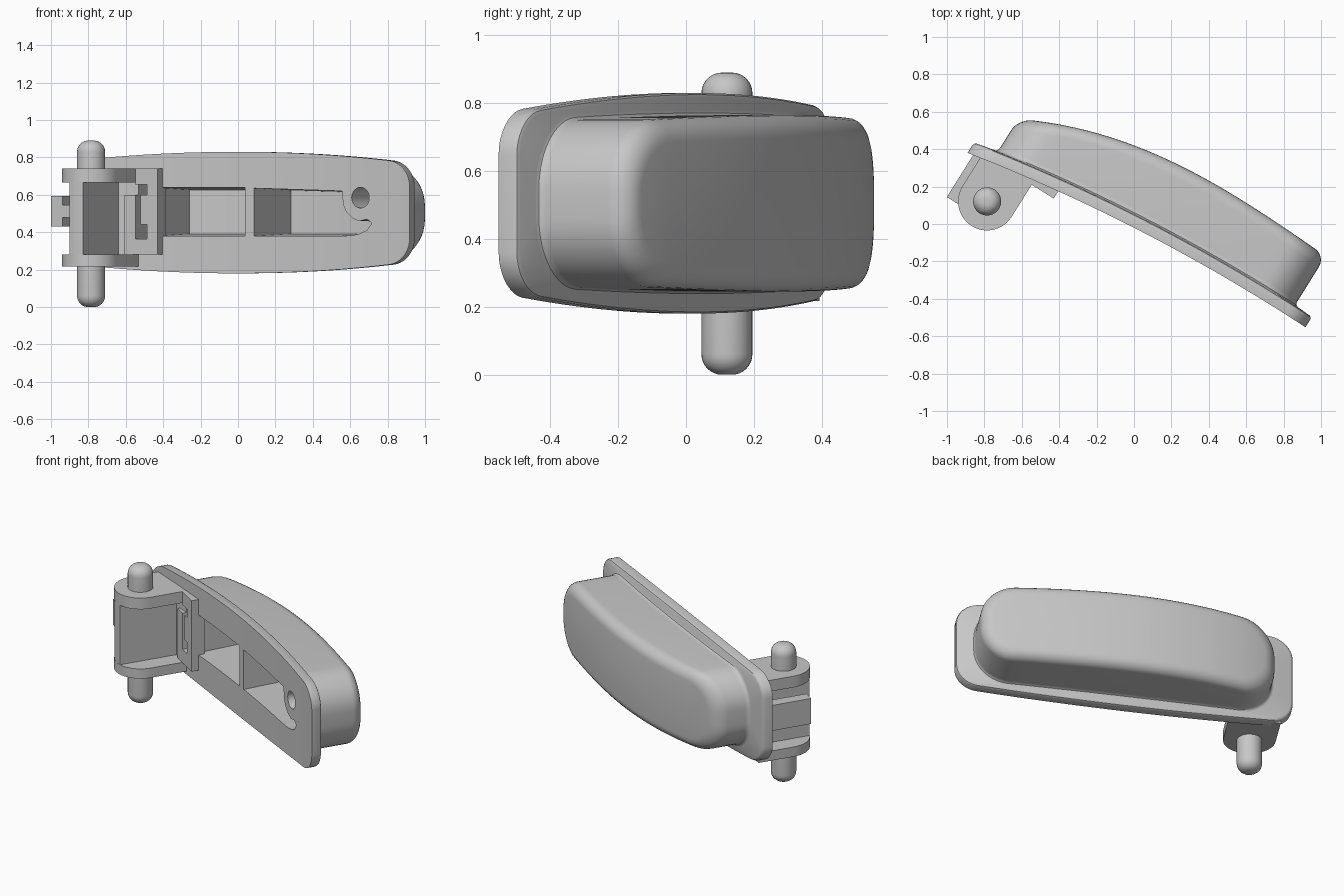
import bpy, bmesh
from math import sin, cos, pi, radians
from mathutils import Vector

cube = bpy.data.objects.get("Cube")
if cube:
    bpy.data.objects.remove(cube)

mat = bpy.data.materials.new("plain grey")
mat.use_nodes = True
GREY = (0.57, 0.57, 0.57, 1)
mat.diffuse_color = GREY
mat.node_tree.nodes["Principled BSDF"].inputs["Base Color"].default_value = GREY

# Working frame: u runs along the handle, n out through its back, z up
TILT = radians(32)
MID = 0.505


def place(u, z, n):
    return Vector((u * cos(TILT) + n * sin(TILT), n * cos(TILT) - u * sin(TILT), z))


def front(u):
    return -0.018 + 0.088 * u - 0.051 * u * u


def crown(u):
    return 0.391 + 0.115 * u - 0.17 * u ** 2 + 0.06 * u ** 3


def smooth(ob, angle=35):
    bpy.ops.object.select_all(action="DESELECT")
    ob.select_set(True)
    bpy.context.view_layer.objects.active = ob
    bpy.ops.object.shade_smooth_by_angle(angle=radians(angle))


def loft(name, rings, strip_caps=False):
    """Closed skin over rings with equal point counts."""
    bm = bmesh.new()
    loops = [[bm.verts.new(p) for p in ring] for ring in rings]
    for a, b in zip(loops, loops[1:]):
        for i in range(len(a)):
            j = (i + 1) % len(a)
            bm.faces.new((a[i], a[j], b[j], b[i]))
    for cap in (loops[0], loops[-1]):
        if strip_caps:
            # Cap of cross strips, so that it follows the curve
            for i in range(len(cap) // 2 - 1):
                bm.faces.new((cap[i], cap[i + 1], cap[-2 - i], cap[-1 - i]))
        else:
            bm.faces.new(cap)
    bmesh.ops.recalc_face_normals(bm, faces=bm.faces)
    mesh = bpy.data.meshes.new(name)
    bm.to_mesh(mesh)
    bm.free()
    ob = bpy.data.objects.new(name, mesh)
    bpy.context.collection.objects.link(ob)
    mesh.materials.append(mat)
    smooth(ob)
    return ob


def prism_z(name, pts, z0, z1):
    return loft(name, [[place(u, z, n) for u, n in pts] for z in (z0, z1)])


def box(name, u0, u1, z0, z1, n0, n1):
    return prism_z(name, [(u0, n0), (u1, n0), (u1, n1), (u0, n1)], z0, z1)


def outline(u0, u1, wide, taper, ru, rw, inset):
    """Bowed rounded rectangle as (u, z) points, top side then bottom side."""
    u0, u1, ru, rw = u0 + inset, u1 - inset, ru - inset * 0.6, rw - inset * 0.6
    arc = [i / 10 * pi / 2 for i in range(11)]
    a, b = u0 + ru, u1 - ru
    side = [(a - ru * cos(t), rw * (1 - sin(t))) for t in arc]
    side += [(a + (b - a) * i / 24, 0) for i in range(1, 24)]
    side += [(b + ru * cos(t), rw * (1 - sin(t))) for t in reversed(arc)]
    side = [(u, wide - taper * u * u - inset - cut) for u, cut in side]
    return [(u, MID + w) for u, w in side] + [(u, MID - w) for u, w in reversed(side)]


def flange(inset, height):
    pts = outline(-0.956, 1.07, 0.325, 0.053, 0.13, 0.12, inset)
    return [place(u, z, front(u) + height) for u, z in pts]


def housing(inset, base, height):
    pts = outline(-0.823, 0.96, 0.26, 0.022, 0.2, 0.2, inset)
    return [place(u, z, base(u) + height) for u, z in pts]


# Flange and domed housing as a single skin
R = 0.068
dome = [housing(R * (1 - cos(t)), crown, R * (sin(t) - 1))
        for t in [i / 6 * pi / 2 for i in range(7)]]
body = loft("handle_body", [
    flange(0, 0), flange(0, 0.05), flange(0.005, 0.06), flange(0.015, 0.065),
    housing(-0.016, front, 0.068), housing(-0.006, front, 0.073),
    housing(-0.001, front, 0.083), housing(0, front, 0.095)] + dome, strip_caps=True)


def pocket(name, stations):
    """Drafted cutter whose floor follows the crown; stations are (u, low z, high z)."""
    rings = []
    for u, lo, hi in stations:
        draft = 0.05 * (hi - lo)
        rings.append([place(u, lo, front(u) - 0.05), place(u, hi, front(u) - 0.05),
                      place(u, hi - draft, crown(u) - 0.04),
                      place(u, lo + draft, crown(u) - 0.04)])
    return loft(name, rings)


# Two pockets with a rib left between them, the second ending in a hook
left_pocket = [(-0.465 + 0.517 * i / 10, 0.377, 0.64) for i in range(11)]
right_pocket = [(0.108 + 0.537 * i / 10, 0.377, 0.637 - 0.015 * i / 10) for i in range(11)]
right_pocket += [(0.652, 0.38, 0.55), (0.67, 0.38, 0.51), (0.71, 0.383, 0.475),
                 (0.75, 0.39, 0.46), (0.80, 0.41, 0.47), (0.825, 0.44, 0.455)]
cutters = [pocket("left_pocket_cutter", left_pocket),
           pocket("right_pocket_cutter", right_pocket)]

# Screw hole, and a recess behind the latch
hole = [(0.76 + 0.055 * cos(2 * pi * i / 32), 0.585 + 0.055 * sin(2 * pi * i / 32))
        for i in range(32)]
cutters.append(loft("hole_cutter", [[place(u, z, n) for u, z in hole] for n in (-0.1, 0.2)]))
cutters.append(box("recess_cutter", -0.575, -0.505, 0.365, 0.655, -0.2, 0.0))

for cutter in cutters:
    mod = body.modifiers.new(cutter.name, "BOOLEAN")
    mod.operation = "DIFFERENCE"
    mod.solver = "EXACT"
    mod.object = cutter
    bpy.context.view_layer.objects.active = body
    bpy.ops.object.modifier_apply(modifier=mod.name)
    bpy.data.objects.remove(cutter)
smooth(body)

# Hinge ears with round noses
PU, PN, PR = -0.730, -0.314, 0.155
ear = [(PU + PR * cos(t), PN + PR * sin(t)) for t in [pi + pi * i / 20 for i in range(21)]]
ear += [(PU + PR, -0.06), (PU - PR, -0.09)]
for name, z0, z1 in (("lower_ear", 0.217, 0.28), ("upper_ear", 0.667, 0.74)):
    prism_z(name, ear, z0, z1)

# Hinge wall between the ears, and the tab joined to it by a rib
wall = [(-0.688, -0.06), (-0.688, -0.463), (-0.73, -0.469), (-0.774, -0.462), (-0.774, -0.08)]
prism_z("hinge_wall", wall, 0.27, 0.68)
box("hinge_tab", -0.925, -0.853, 0.43, 0.595, -0.408, -0.12)
box("hinge_tab_rib", -0.86, -0.77, 0.48, 0.545, -0.405, -0.10)

# Latch plate: a frame with a notched opening
LATCH = [("latch_bar", -0.645, -0.575, 0.27, 0.60),
         ("latch_bottom", -0.58, -0.50, 0.28, 0.365),
         ("latch_top", -0.58, -0.50, 0.655, 0.74),
         ("latch_strip", -0.505, -0.436, 0.28, 0.74),
         ("latch_tooth", -0.545, -0.50, 0.44, 0.60)]
for name, u0, u1, z0, z1 in LATCH:
    box(name, u0, u1, z0, z1, -0.112, -0.03)


# Pin stubs with rounded ends, turned round the hinge axis
def pin(name, root, tip, r=0.075, fillet=0.06):
    way = 1 if tip > root else -1
    prof = [(r, root)] + [(r - fillet * (1 - cos(t)), tip - way * fillet * (1 - sin(t)))
                          for t in [i / 8 * pi / 2 for i in range(9)]]
    c = place(PU, 0, PN)
    loft(name, [[c + Vector((q * cos(a), q * sin(a), z))
                 for a in [2 * pi * i / 32 for i in range(32)]] for q, z in prof])


pin("lower_pin", 0.25, 0)
pin("upper_pin", 0.70, 0.89)
